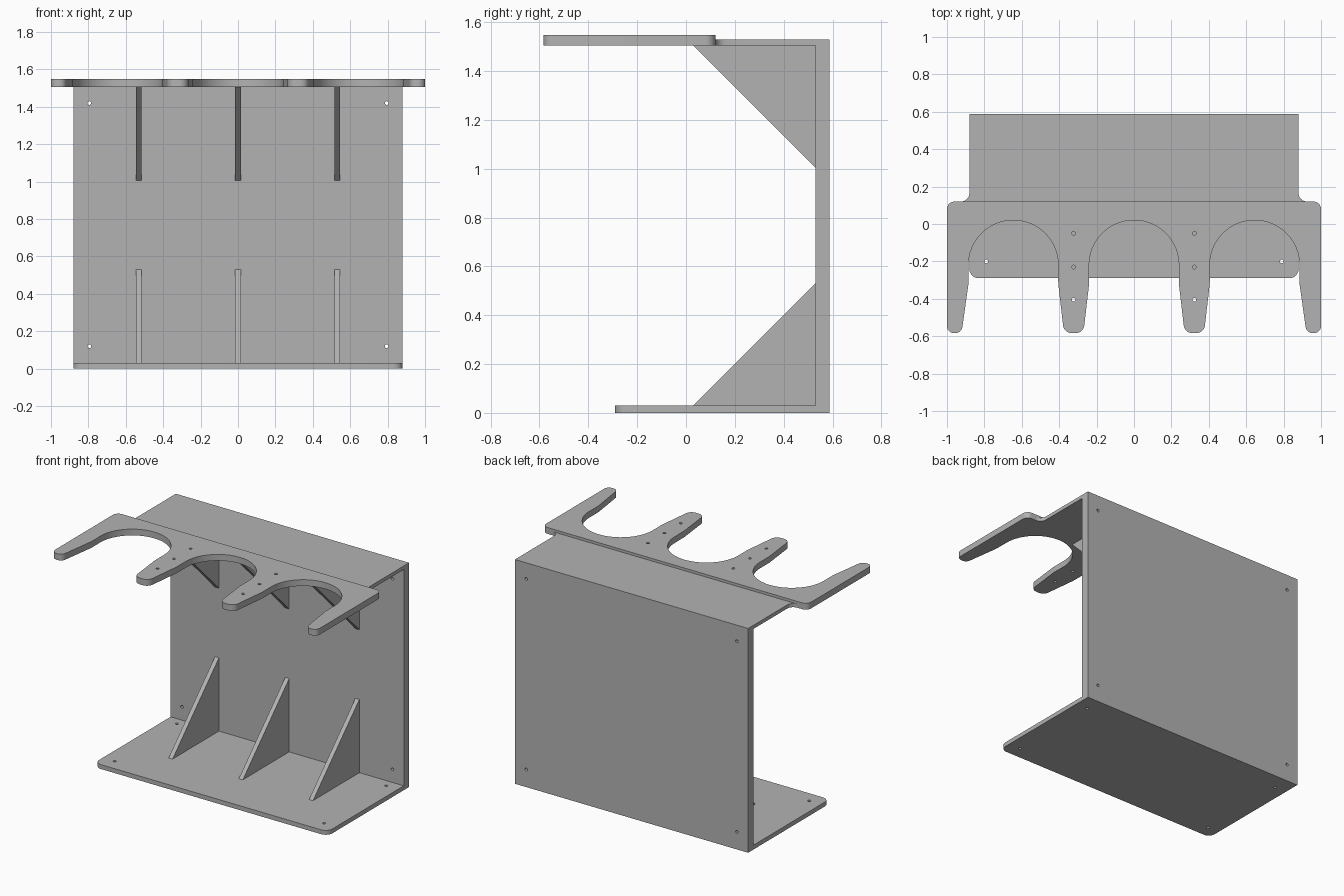
import bpy, bmesh, math
from mathutils import Vector, Matrix

cube = bpy.data.objects.get("Cube")
if cube:
    bpy.data.objects.remove(cube, do_unlink=True)

grey = bpy.data.materials.new("light grey")
grey.use_nodes = True
colour = (0.45, 0.45, 0.45, 1)
grey.diffuse_color = colour
grey.node_tree.nodes["Principled BSDF"].inputs["Base Color"].default_value = colour


def arc(cx, cy, r, a0, a1, n):
    return [(cx + r * math.cos(a0 + (a1 - a0) * i / n),
             cy + r * math.sin(a0 + (a1 - a0) * i / n)) for i in range(n + 1)]


def rounded(corners, n=8):
    """Outline from (x, y, radius) corners; radius 0 stays sharp."""
    out = []
    for i, (x, y, r) in enumerate(corners):
        p = Vector((x, y))
        if r == 0:
            out.append((x, y))
            continue
        d1 = (Vector(corners[i - 1][:2]) - p).normalized()
        d2 = (Vector(corners[(i + 1) % len(corners)][:2]) - p).normalized()
        half = d1.angle(d2) / 2
        c = p + (d1 + d2).normalized() * (r / math.sin(half))
        s = p + d1 * (r / math.tan(half)) - c
        e = p + d2 * (r / math.tan(half)) - c
        a0 = math.atan2(s.y, s.x)
        turn = (math.atan2(e.y, e.x) - a0 + math.pi) % math.tau - math.pi
        out += arc(c.x, c.y, r, a0, a0 + turn, n)
    return out


def plate(name, outline, z0, z1, holes=(), matrix=None):
    """Flat plate extruded from z0 to z1, with round screw holes."""
    curve = bpy.data.curves.new(name, "CURVE")
    curve.dimensions = "2D"
    curve.fill_mode = "BOTH"
    curve.extrude = (z1 - z0) / 2
    loops = [outline] + [arc(x, y, 0.01, 0, math.tau, 16)[:-1] for x, y in holes]
    for loop in loops:
        spline = curve.splines.new("POLY")
        spline.points.add(len(loop) - 1)
        for point, (x, y) in zip(spline.points, loop):
            point.co = (x, y, 0, 1)
        spline.use_cyclic_u = True
    obj = bpy.data.objects.new(name, curve)
    bpy.context.collection.objects.link(obj)
    bpy.ops.object.select_all(action="DESELECT")
    obj.select_set(True)
    bpy.context.view_layer.objects.active = obj
    bpy.ops.object.convert(target="MESH")
    obj = bpy.context.object
    place = Matrix.Translation((0, 0, (z0 + z1) / 2))
    obj.data.transform((matrix or Matrix()) @ place)
    # Weld the caps to the rim and face everything outward
    bm = bmesh.new()
    bm.from_mesh(obj.data)
    bmesh.ops.remove_doubles(bm, verts=bm.verts, dist=0.0002)
    bmesh.ops.recalc_face_normals(bm, faces=bm.faces)
    bm.to_mesh(obj.data)
    bm.free()
    obj.data.materials.clear()
    obj.data.materials.append(grey)
    bpy.ops.object.shade_smooth_by_angle(angle=math.radians(30))
    return obj


W, BACK, INNER = 0.88, 0.587, 0.53
FRONT, STEP, TOP = -0.29, 0.12, 1.53
UNDER = 1.505

# Base with rounded front corners
plate("base", rounded([(-W, INNER, 0), (-W, FRONT, 0.05), (W, FRONT, 0.05), (W, INNER, 0)]),
      0, 0.03, [(x, y) for x in (-0.79, 0.79) for y in (-0.2, 0.47)])

# Upright back panel, drawn in x and z
upright = Matrix.Rotation(math.pi / 2, 4, "X")
plate("back_panel", [(-W, 0), (W, 0), (W, TOP), (-W, TOP)], -BACK, -INNER,
      [(x, z) for x in (-0.795, 0.795) for z in (0.12, 1.42)], upright)

# Top shelf, flaring out to the holder with inner fillets
plate("top_shelf", rounded([(-W, INNER, 0), (-W, STEP, 0.045), (-W - 0.06, STEP, 0),
                            (W + 0.06, STEP, 0), (W, STEP, 0.045), (W, INNER, 0)]),
      UNDER, TOP)

# Holder comb: three round slots between four tapered fingers
PITCH, R, CY, TIP, BEND = 0.645, 0.24, -0.22, -0.583, -0.32
comb = [(1, STEP, 0.04), (-1, STEP, 0.04), (-1, TIP, 0.037), (-0.922, TIP, 0.037)]
for k in (-1, 0, 1):
    cx = k * PITCH
    comb.append((cx - R, BEND, 0.15))
    comb += [(x, y, 0) for x, y in arc(cx, CY, R, math.pi, 0, 32)]
    comb.append((cx + R, BEND, 0.15))
    if k < 1:
        mid = cx + PITCH / 2
        comb += [(mid - 0.052, TIP, 0.046), (mid + 0.052, TIP, 0.046)]
comb += [(0.922, TIP, 0.037), (1, TIP, 0.037)]
plate("holder_comb", rounded(comb), UNDER, 1.548,
      [(s * PITCH / 2, y) for s in (-1, 1) for y in (-0.05, -0.23, -0.405)])

# Triangular gussets, drawn in y and z
side = Matrix(((0, 0, 1, 0), (1, 0, 0, 0), (0, 1, 0, 0), (0, 0, 0, 1)))
for label, x in (("right", -INNER), ("middle", 0), ("left", INNER)):
    for level, z, dz in (("lower", 0.03, 0.5), ("upper", UNDER, -0.5)):
        plate(f"{level}_gusset_{label}", [(0.03, z), (INNER, z), (INNER, z + dz)],
              x - 0.015, x + 0.015, matrix=side)
